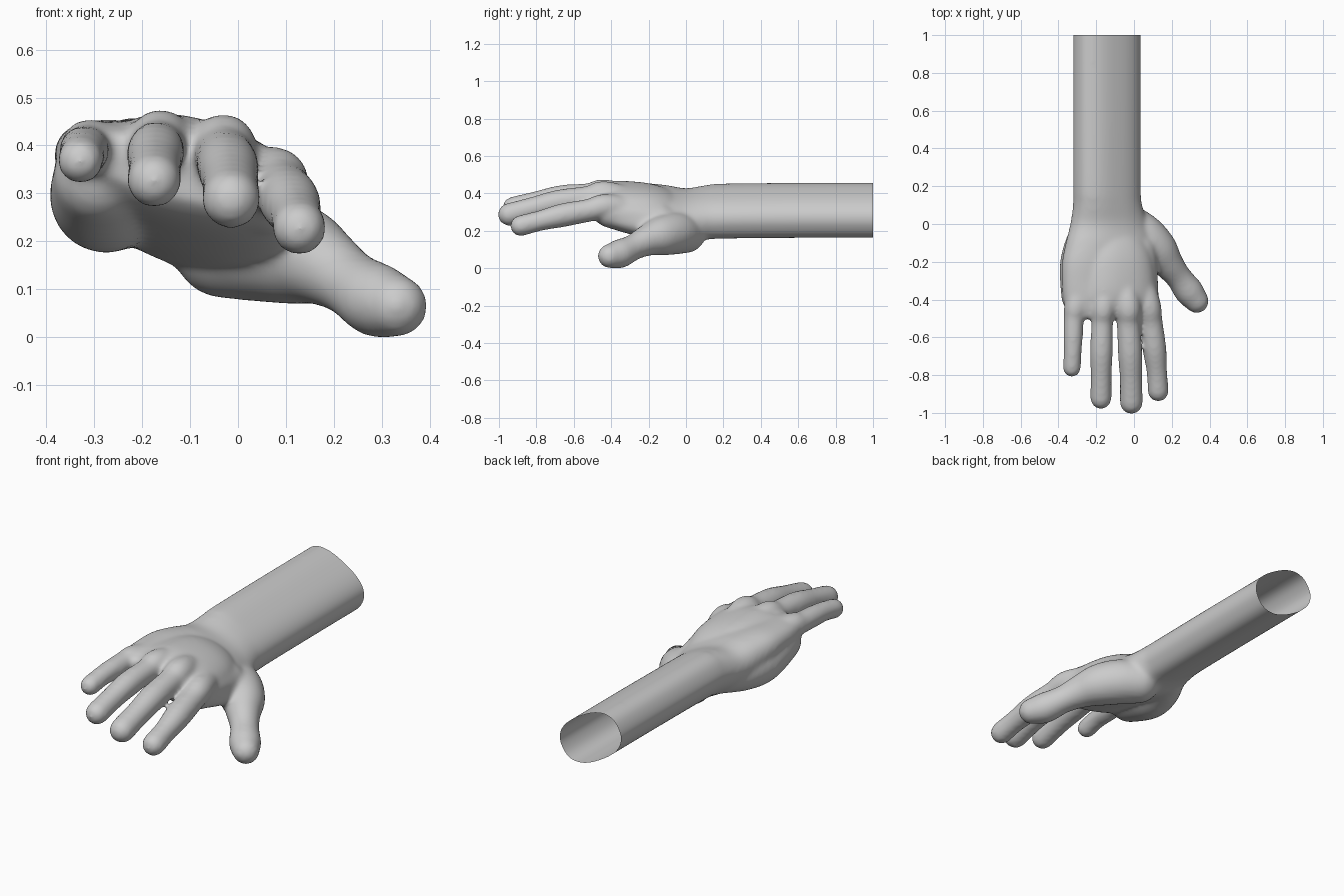
import bpy, bmesh, math
from mathutils import Vector

if "Cube" in bpy.data.objects:
    bpy.data.objects.remove(bpy.data.objects["Cube"])

bm = bmesh.new()


def loft(rings):
    """Skin a closed body through equal-length rings of points."""
    rows = [[bm.verts.new(p) for p in ring] for ring in rings]
    n = len(rows[0])
    faces = []
    for a, b in zip(rows, rows[1:]):
        for i in range(n):
            j = (i + 1) % n
            faces.append(bm.faces.new((a[i], a[j], b[j], b[i])))
    faces.append(bm.faces.new(rows[0][::-1]))
    faces.append(bm.faces.new(rows[-1]))
    bmesh.ops.recalc_face_normals(bm, faces=faces)


def spline(pts, steps=6):
    """Catmull-Rom resampling of tuples of any size."""
    out = []
    for i in range(len(pts) - 1):
        p0, p1 = pts[max(i - 1, 0)], pts[i]
        p2, p3 = pts[i + 1], pts[min(i + 2, len(pts) - 1)]
        for s in range(steps):
            t = s / steps
            out.append(tuple(
                0.5 * (2 * b + (c - a) * t + (2 * a - 5 * b + 4 * c - d) * t * t
                       + (3 * b - a - 3 * c + d) * t ** 3)
                for a, b, c, d in zip(p0, p1, p2, p3)))
    return out + [tuple(pts[-1])]


def section(y, xc, zc, hw, hh, tilt, power=0.9, n=48):
    """Tilted, slightly squared oval across the arm."""
    c, s = math.cos(math.radians(tilt)), math.sin(math.radians(tilt))
    ring = []
    for k in range(n):
        a = 2 * math.pi * k / n
        u = hw * math.copysign(abs(math.cos(a)) ** power, math.cos(a))
        v = hh * math.copysign(abs(math.sin(a)) ** power, math.sin(a))
        ring.append((xc + u * c - v * s, y, zc + u * s + v * c))
    return ring


def digit(pts, n=20):
    """Round-ended tube through (x, y, z, radius) points."""
    path = spline(pts)
    pos = [Vector(p[:3]) for p in path]
    rad = [p[3] + 0.002 for p in path]
    rings = []

    def ring(c, d, r):
        side = d.cross(Vector((0, 0, 1))).normalized()
        up = side.cross(d)
        rings.append([c + r * (math.cos(2 * math.pi * k / n) * side
                               + math.sin(2 * math.pi * k / n) * up) for k in range(n)])

    caps = [math.radians(a) for a in (80, 60, 40, 20)]
    d = (pos[1] - pos[0]).normalized()
    for a in caps:
        ring(pos[0] - d * rad[0] * math.sin(a), d, rad[0] * math.cos(a))
    for i, r in enumerate(rad):
        d = (pos[min(i + 1, len(pos) - 1)] - pos[max(i - 1, 0)]).normalized()
        ring(pos[i], d, r)
    for a in reversed(caps):
        ring(pos[-1] + d * rad[-1] * math.sin(a), d, rad[-1] * math.cos(a))
    loft(rings)


# forearm, wrist and palm
loft([section(*s) for s in spline([
    (1.08, -.143, .313, .188, .116, -30, .8),
    (0.6, -.143, .312, .188, .116, -30, .8),
    (0.2, -.143, .308, .188, .116, -30, .8),
    (0.1, -.14, .3, .192, .118, -28, .84),
    (0.0, -.13, .283, .218, .122, -24, .9),
    (-.1, -.125, .295, .248, .122, -22, .9),
    (-.2, -.128, .308, .266, .115, -21, .9),
    (-.3, -.128, .32, .266, .104, -19, .9),
    (-.4, -.125, .333, .258, .094, -16, .9),
    (-.46, -.12, .34, .245, .08, -14, .9),
    (-.5, -.12, .348, .228, .055, -14, .9)])])

# arched back of the hand
loft([section(*s) for s in spline([
    (-.03, -.11, .29, .12, .09, -20),
    (-.1, -.09, .316, .16, .1, -19),
    (-.2, -.08, .343, .185, .1, -18),
    (-.35, -.07, .363, .19, .09, -18),
    (-.44, -.065, .362, .185, .076, -17),
    (-.49, -.06, .357, .17, .055, -17)])])

# fingers with knuckle and joint swellings, little finger to index
digit([(-.25, -.17, .33, .06), (-.302, -.41, .393, .062), (-.318, -.5, .394, .052),
       (-.322, -.6, .391, .05), (-.325, -.68, .386, .046), (-.329, -.762, .371, .047)])
digit([(-.14, -.17, .34, .05), (-.16, -.42, .413, .062), (-.168, -.52, .4, .056),
       (-.172, -.67, .386, .059), (-.174, -.8, .359, .054), (-.175, -.924, .329, .055)])
digit([(-.075, -.17, .335, .05), (-.033, -.42, .4, .066), (-.029, -.52, .381, .061),
       (-.021, -.68, .358, .063), (-.016, -.82, .324, .058), (-.014, -.945, .29, .06)])
digit([(-.01, -.17, .29, .06), (.07, -.41, .333, .066), (.09, -.52, .312, .06),
       (.108, -.66, .286, .062), (.121, -.78, .257, .053), (.128, -.884, .23, .055)])

# thumb with the fleshy base
digit([(-.03, .0, .19, .105), (.05, -.06, .19, .112), (.125, -.135, .175, .104),
       (.18, -.21, .15, .082), (.235, -.28, .115, .068),
       (.29, -.355, .08, .076), (.331, -.407, .068, .064)])

# palm pads: little-finger side, and below the index knuckle
digit([(-.22, .0, .28, .085), (-.26, -.1, .283, .1),
       (-.283, -.22, .293, .108), (-.288, -.38, .335, .097)])
digit([(.02, -.14, .25, .1), (.035, -.28, .28, .09), (.055, -.41, .296, .076)])

mesh = bpy.data.meshes.new("hand_and_forearm")
bm.to_mesh(mesh)
bm.free()
hand = bpy.data.objects.new("hand_and_forearm", mesh)
bpy.context.collection.objects.link(hand)
bpy.context.view_layer.objects.active = hand
hand.select_set(True)

# fuse the parts into one skin and soften the joins
remesh = hand.modifiers.new("fuse", 'REMESH')
remesh.mode = 'VOXEL'
remesh.voxel_size = 0.01
smooth = hand.modifiers.new("soften", 'SMOOTH')
smooth.factor = 0.5
smooth.iterations = 20
for name in ("fuse", "soften"):
    bpy.ops.object.modifier_apply(modifier=name)

# open the cut end of the sleeve-like forearm
bm = bmesh.new()
bm.from_mesh(hand.data)
bmesh.ops.bisect_plane(bm, geom=bm.verts[:] + bm.edges[:] + bm.faces[:],
                       plane_co=(0, 1, 0), plane_no=(0, 1, 0), clear_outer=True)
low = min(v.co.z for v in bm.verts)
bmesh.ops.translate(bm, verts=bm.verts[:], vec=(0, 0, -low))
bm.to_mesh(hand.data)
bm.free()
bpy.ops.object.shade_smooth()
